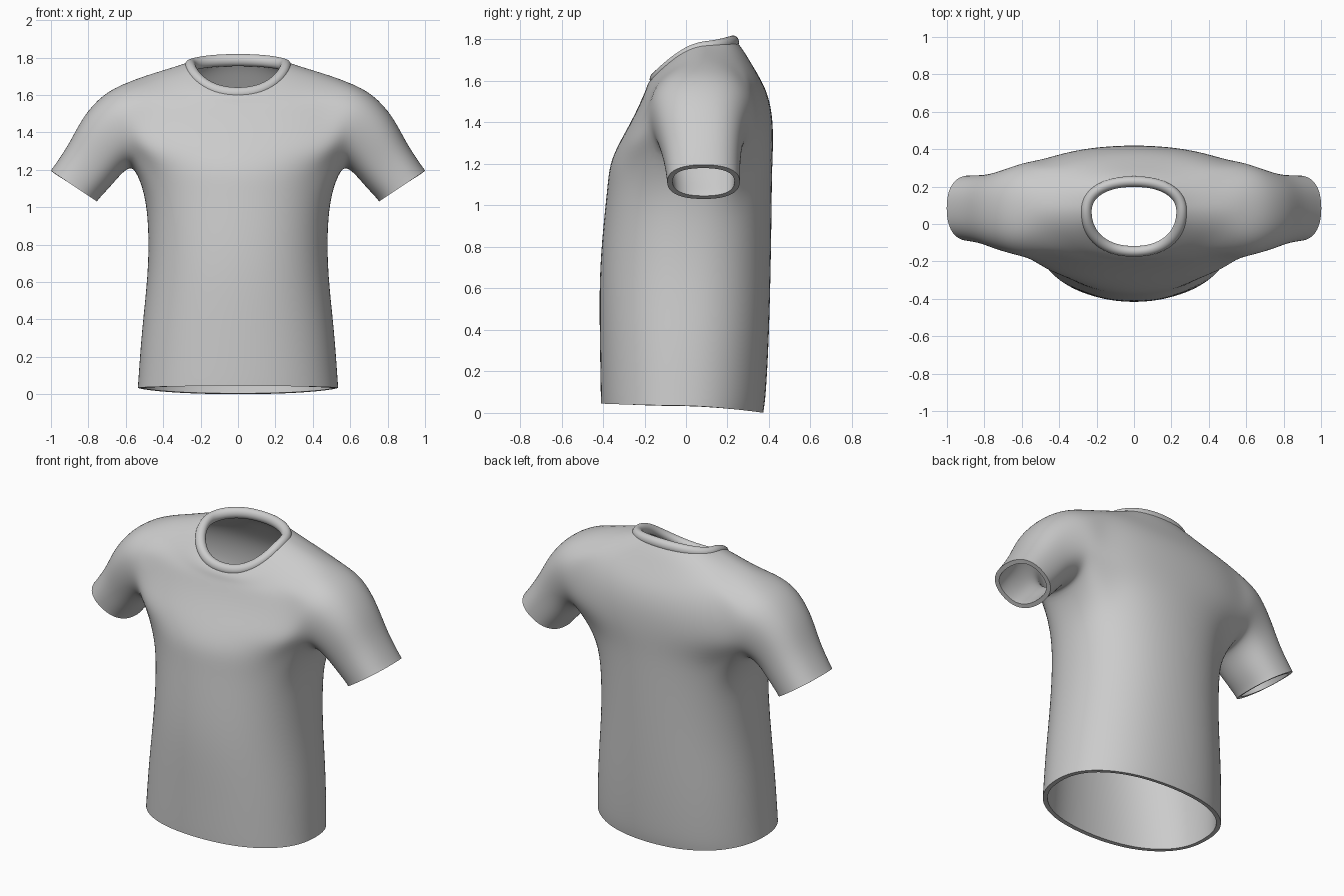
import bpy, bmesh
from math import sin, cos, pi, radians

if "Cube" in bpy.data.objects:
    bpy.data.objects.remove(bpy.data.objects["Cube"])

COLUMNS = 28      # vertices around the torso
HALF_PATCH = 3    # columns on each side of the armhole centre

fabric = bpy.data.materials.new("light grey fabric")
fabric.use_nodes = True
grey = (0.6, 0.6, 0.6, 1)
fabric.diffuse_color = grey
shader = fabric.node_tree.nodes["Principled BSDF"]
shader.inputs["Base Color"].default_value = grey
shader.inputs["Roughness"].default_value = 0.8


def power(value, exponent):
    """Signed power, for superellipse rings."""
    return abs(value) ** exponent * (1 if value >= 0 else -1)


def ring_points(half_width, side_z, front_y, front_z, back_y, back_z, gather=0.0):
    """Closed ring whose front, back and sides have their own heights."""
    side_y = -0.02 + 0.05 * side_z
    points = []
    for column in range(COLUMNS):
        t = 2 * pi * column / COLUMNS
        t -= gather * sin(2 * t)
        s = sin(t)
        end_y, end_z = (back_y, back_z) if s > 0 else (front_y, front_z)
        x = half_width * power(cos(t), 0.9)
        y = side_y + (end_y - side_y) * abs(s) ** 0.9
        z = side_z + (end_z - side_z) * abs(s) ** 1.4
        points.append((x, y, z))
    return points


def bridge(bm, lower, upper):
    """Quads between two closed loops of equal length."""
    count = len(lower)
    for i in range(count):
        j = (i + 1) % count
        bm.faces.new((lower[i], lower[j], upper[j], upper[i]))


def finish(bm, name, thickness=0.0):
    """Make a smooth object, with cloth thickness if wanted."""
    bmesh.ops.recalc_face_normals(bm, faces=bm.faces)
    mesh = bpy.data.meshes.new(name)
    bm.to_mesh(mesh)
    bm.free()
    mesh.materials.append(fabric)
    obj = bpy.data.objects.new(name, mesh)
    bpy.context.collection.objects.link(obj)
    subdivision = obj.modifiers.new("smooth cloth", "SUBSURF")
    subdivision.levels = subdivision.render_levels = 2
    if thickness:
        shell = obj.modifiers.new("cloth thickness", "SOLIDIFY")
        shell.thickness = thickness
        shell.offset = -1
    bpy.ops.object.select_all(action="DESELECT")
    obj.select_set(True)
    bpy.context.view_layer.objects.active = obj
    bpy.ops.object.convert(target="MESH")
    bpy.ops.object.shade_smooth_by_angle(angle=radians(50))


# Torso rings: half width, side z, front y, front z, back y, back z
lower_rings = [
    (.537, .035, -.415, .045, .378, 0),
    (.533, .09, -.417, .1, .39, .07),
    (.515, .35, -.421, .35, .405, .35),
    (.48, .65, -.425, .65, .413, .65),
    (.478, .9, -.405, .9, .417, .9),
    (.5, 1.08, -.385, 1.08, .419, 1.08),
    (.545, 1.2, -.375, 1.2, .421, 1.2),
]
upper_rings = [
    (.74, 1.32, -.325, 1.3, .424, 1.32),
    (.75, 1.43, -.274, 1.39, .418, 1.45),
    (.74, 1.54, -.233, 1.47, .392, 1.55),
    (.68, 1.665, -.207, 1.53, .355, 1.62),
    (.5, 1.705, -.193, 1.56, .313, 1.69),
    (.355, 1.747, -.186, 1.59, .277, 1.75),
    (.262, 1.775, -.152, 1.625, .236, 1.802),
]
FIRST = len(lower_rings) - 1   # armpit ring
LAST = FIRST + 4               # shoulder ring

# Sleeve rings: top x, top z, bottom x, bottom z, front y, back y
sleeve_rings = [
    (.6, 1.668, .55, 1.205, -.182, .335),
    (.722, 1.61, .585, 1.21, -.162, .307),
    (.832, 1.487, .63, 1.17, -.135, .276),
    (.9, 1.345, .685, 1.105, -.108, .264),
    (.985, 1.22, .738, 1.05, -.095, .262),
    (1.003, 1.197, .752, 1.03, -.093, .262),
]

# Shirt body
bm = bmesh.new()
rows = [[bm.verts.new(p) for p in ring_points(*r, gather=0.2)] for r in lower_rings]
rows += [[bm.verts.new(p) for p in ring_points(*r)] for r in upper_rings]
for lower, upper in zip(rows, rows[1:]):
    bridge(bm, lower, upper)

# Armholes and sleeves, one for each side
span = range(-HALF_PATCH, HALF_PATCH + 1)
outline = [(FIRST, c) for c in span]
outline += [(r, HALF_PATCH) for r in range(FIRST + 1, LAST + 1)]
outline += [(LAST, c) for c in reversed(span[:-1])]
outline += [(r, -HALF_PATCH) for r in range(LAST - 1, FIRST, -1)]


def sleeve_points(side, top_x, top_z, low_x, low_z, front_y, back_y):
    """Slightly squared loop, starting at the front of the armpit."""
    points = []
    for i in range(len(outline)):
        a = 2 * pi * (i - HALF_PATCH) / len(outline)
        rise, depth = -power(cos(a), 0.85), power(sin(a), 0.85)
        x = (top_x + low_x) / 2 + (top_x - low_x) / 2 * rise
        y = (front_y + back_y) / 2 + (back_y - front_y) / 2 * depth
        z = (top_z + low_z) / 2 + (top_z - low_z) / 2 * rise
        points.append((side * x, y, z))
    return points


for side in (1, -1):
    def vertex(row, c):
        column = c if side > 0 else COLUMNS // 2 - c
        return rows[row][column % COLUMNS]

    hole = [vertex(r, c) for r, c in outline]
    patch = {vertex(r, c) for r in range(FIRST, LAST + 1) for c in span}
    inside = [f for f in bm.faces if all(v in patch for v in f.verts)]
    bmesh.ops.delete(bm, geom=inside, context="FACES_ONLY")
    inner = [v for v in patch if not v.link_faces]
    bmesh.ops.delete(bm, geom=inner, context="VERTS")
    # Round the armhole, then run the sleeve out to its cuff
    for v, p in zip(hole, sleeve_points(side, *sleeve_rings[0])):
        v.co = p
    previous = hole
    for ring in sleeve_rings[1:]:
        loop = [bm.verts.new(p) for p in sleeve_points(side, *ring)]
        bridge(bm, previous, loop)
        previous = loop

finish(bm, "shirt_body", thickness=0.026)

# Rolled collar around the neck opening
bm = bmesh.new()
loops = []
for i in range(8):
    a = 2 * pi * i / 8
    out, up = 0.032 * cos(a), 0.036 * sin(a)
    points = ring_points(.257 + out, 1.757 + up, -.148 - out, 1.607 + up,
                         .228 + out, 1.787 + up)
    loops.append([bm.verts.new(p) for p in points])
for i in range(8):
    bridge(bm, loops[i], loops[(i + 1) % 8])
finish(bm, "collar")
